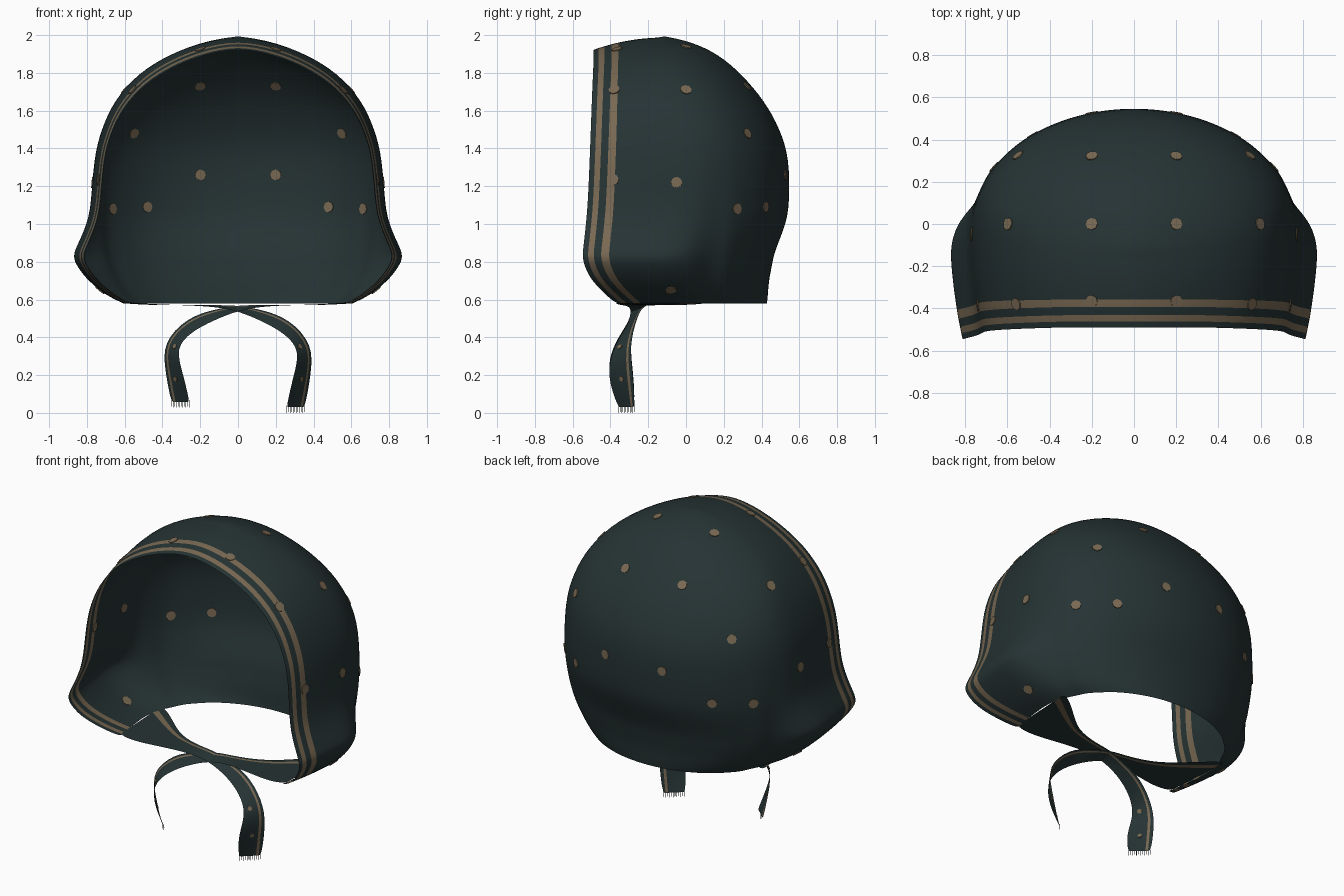
import bpy, bmesh, math
from mathutils import Vector
from mathutils.bvhtree import BVHTree

cube = bpy.data.objects.get("Cube")
if cube:
    bpy.data.objects.remove(cube, do_unlink=True)


def material(name, rgb):
    m = bpy.data.materials.new(name)
    m.use_nodes = True
    col = (*rgb, 1.0)
    m.diffuse_color = col
    bsdf = next(n for n in m.node_tree.nodes if n.type == 'BSDF_PRINCIPLED')
    bsdf.inputs["Base Color"].default_value = col
    bsdf.inputs["Roughness"].default_value = 0.9
    return m


MATS = [material("dark_teal_cloth", (0.019, 0.033, 0.034)),
        material("tan_print", (0.19, 0.14, 0.085))]


def smooth(a, b, x):
    t = min(1, max(0, (x - a) / (b - a)))
    return t * t * (3 - 2 * t)


def finish(name, bm, subdiv=0):
    bmesh.ops.remove_doubles(bm, verts=bm.verts, dist=0.0005)
    for f in bm.faces:
        f.smooth = True
    me = bpy.data.meshes.new(name)
    bm.to_mesh(me)
    bm.free()
    ob = bpy.data.objects.new(name, me)
    bpy.context.collection.objects.link(ob)
    for m in MATS:
        me.materials.append(m)
    if subdiv:
        mod = ob.modifiers.new("smooth", 'SUBSURF')
        mod.levels = mod.render_levels = subdiv
    return ob


def grid(name, rows, tan_columns, subdiv):
    """Skin rows of points; the named columns get the print colour."""
    bm = bmesh.new()
    vs = [[bm.verts.new(p) for p in row] for row in rows]
    for r0, r1 in zip(vs, vs[1:]):
        for i in range(len(r0) - 1):
            f = bm.faces.new((r0[i], r0[i + 1], r1[i + 1], r1[i]))
            f.material_index = int(i in tan_columns)
    return finish(name, bm, subdiv)


# Hood: height, half width, side flare, front edge, back edge
PROFILE = [
    (.58, .58, .03, -.37, .43), (.62, .64, .06, -.42, .435),
    (.70, .70, .10, -.50, .44), (.77, .73, .125, -.535, .455),
    (.83, .75, .135, -.55, .465), (.90, .76, .09, -.54, .49),
    (1.0, .765, .04, -.53, .53), (1.1, .77, .01, -.52, .55),
    (1.35, .765, 0, -.51, .55), (1.5, .725, 0, -.505, .50),
    (1.65, .66, 0, -.50, .42), (1.8, .53, 0, -.495, .29),
    (1.9, .36, 0, -.49, .17), (1.96, .20, 0, -.49, .04),
    (2.0, 0, 0, -.49, -.13)]
BAND = [0, .028, .055, .10, .126]      # stripe edges behind the rim
ARC = 10


def hood_row(z, w, flare, yf, yb):
    yc = -.13 * smooth(1.5, 2.0, z)
    length = yc - yf
    half = []
    ys = [yf + d for d in BAND]
    ys += [ys[-1] + (yc - ys[-1]) * k / 4 for k in range(1, 4)]
    for y in ys:
        q = ((yc - y) / length) ** 2
        x = (w + flare * smooth(.15, -.08, y)) * (1 - .07 * q)
        half.append(Vector((x, y, z - .065 * q * smooth(1.1, 2.0, z))))
    for k in range(ARC + 1):
        a = math.pi / 2 * k / ARC
        y = yc + (yb - yc) * math.sin(a)
        # soft gathers in the lower back
        fold = 1 + .012 * math.sin(k * 2.6) * smooth(1.35, .9, z) * (k < ARC)
        x = (w + flare * smooth(.15, -.08, y)) * math.cos(a) * fold
        half.append(Vector((x, y, z)))
    other = [Vector((-p.x, p.y, p.z)) for p in reversed(half[:-1])]
    return half + other


rows = [hood_row(*p) for p in PROFILE]
last = len(rows[0]) - 2
hood = grid("hood", rows, {1, 3, last - 1, last - 3}, 2)

# Chin straps: flap under the jaw, crossing strap and hanging tail
EDGES = [
    ((.58, -.37, .585), (.61, .12, .58)),
    ((.45, -.37, .575), (.45, -.01, .57)),
    ((.28, -.33, .57), (.30, -.15, .57)),
    ((.12, -.30, .562), (.12, -.20, .57)),
    ((0, -.29, .54), (0, -.21, .57)),
    ((-.13, -.30, .485), (-.13, -.24, .545)),
    ((-.25, -.34, .42), (-.27, -.26, .50)),
    ((-.33, -.39, .33), (-.40, -.30, .36)),
    ((-.295, -.42, .2), (-.385, -.28, .2)),
    ((-.255, -.36, .03), (-.355, -.27, .03))]
STRIPS = [0, .12, .17, .5, .80, .85, 1]


def strap(name, side, lift):
    def place(p):
        x, y, z = p
        return Vector((x * side, y, z + lift * (1 - z / .58)))
    pairs = [(place(a), place(b)) for a, b in EDGES]
    ob = grid(name, [[a.lerp(b, t) for t in STRIPS] for a, b in pairs], {4}, 2)
    # Frayed threads along the cut end
    bm = bmesh.new()
    a, b = pairs[-1]
    n = 12
    for k in range(n):
        p = a.lerp(b, (k + .35) / n)
        q = a.lerp(b, (k + .65) / n)
        drop = Vector((0, 0, -.03 + .006 * (k % 2)))
        up = Vector((0, 0, .01))
        bm.faces.new([bm.verts.new(v) for v in (p + up, q + up, q + drop, p + drop)])
    finish(name + "_fringe", bm)
    return ob


straps = [strap("left_strap", 1, .03), strap("right_strap", -1, 0)]

# Printed dots: thin plates set into the cloth
bpy.context.view_layer.update()
deps = bpy.context.evaluated_depsgraph_get()
hood_tree = BVHTree.FromObject(hood, deps)
strap_trees = [BVHTree.FromObject(s, deps) for s in straps]


def dot(bm, tree, origin, direction, r):
    loc, nor, _, _ = tree.ray_cast(Vector(origin), Vector(direction))
    if loc is None:
        return
    mat = nor.to_track_quat('Z', 'Y').to_matrix().to_4x4()
    mat.translation = loc
    new = bmesh.ops.create_cone(bm, cap_ends=True, segments=8, radius1=r, radius2=r,
                                depth=.009, matrix=mat)
    for f in {f for v in new["verts"] for f in v.link_faces}:
        f.material_index = 1


BACK = [(.2, 1.73), (.2, 1.26), (.48, 1.09), (.55, 1.48)]        # x, z
SIDE = [(0, 1.71), (-.05, 1.22), (-.38, 1.71), (-.385, 1.235),
        (.27, 1.08), (-.08, .65)]                                # y, z
TOP = [(.2, 0), (.2, -.365)]                                     # x, y
bm = bmesh.new()
for s in (1, -1):
    for x, z in BACK:
        dot(bm, hood_tree, (s * x, 2, z), (0, -1, 0), .029)
    for y, z in SIDE:
        dot(bm, hood_tree, (s * 2, y, z), (-s, 0, 0), .03)
    for x, y in TOP:
        dot(bm, hood_tree, (s * x, y, 3), (0, 0, -1), .029)
    for tree in strap_trees:
        for y, z in ((-.34, .18), (-.35, .35)):
            dot(bm, tree, (s * 2, y, z), (-s, 0, 0), .014)
dots = finish("printed_dots", bm)
for p in dots.data.polygons:
    p.use_smooth = False
